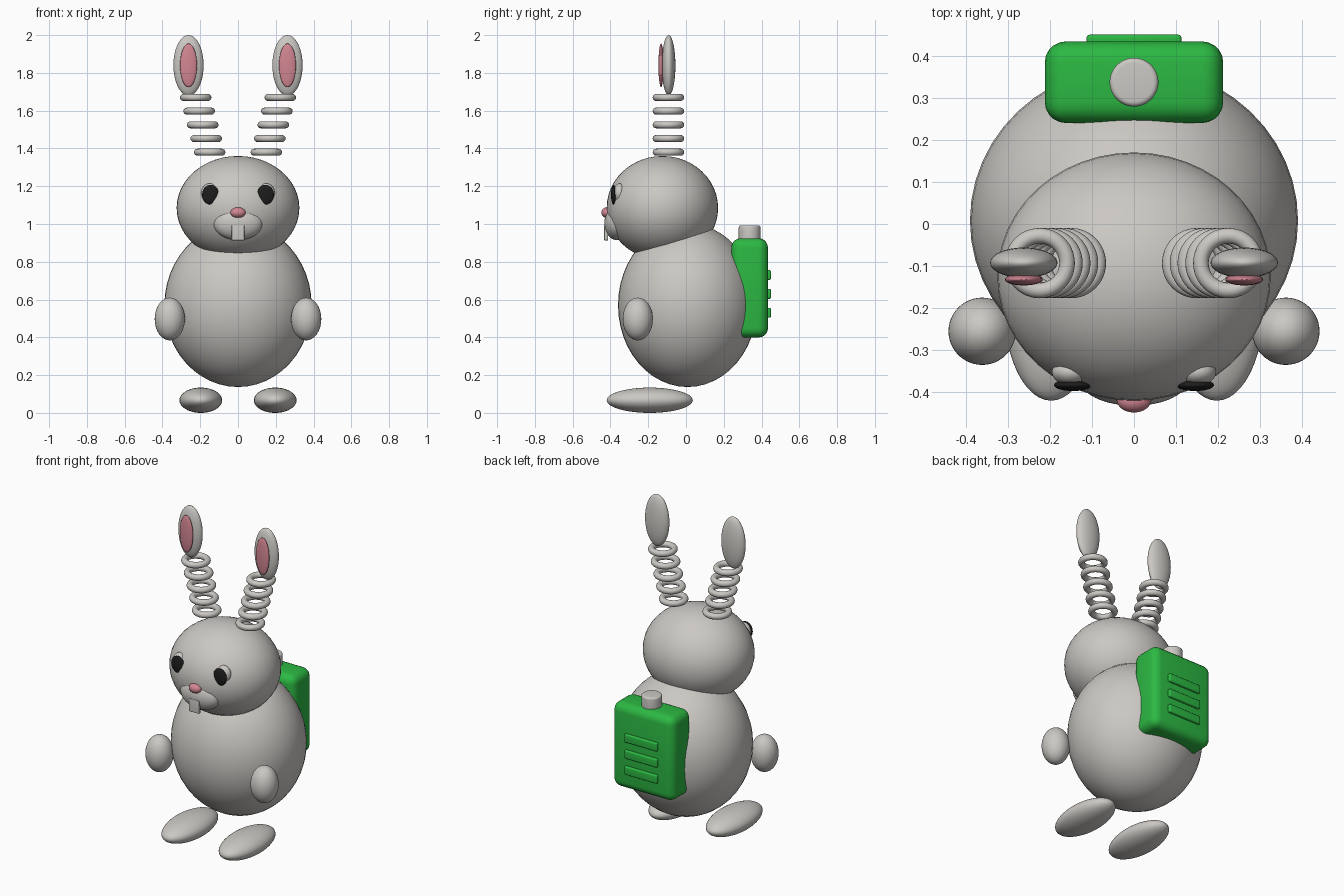
import bpy
import math

cube = bpy.data.objects.get("Cube")
if cube:
    bpy.data.objects.remove(cube, do_unlink=True)


def material(name, rgb):
    m = bpy.data.materials.new(name)
    m.use_nodes = True
    m.diffuse_color = (*rgb, 1)
    m.node_tree.nodes["Principled BSDF"].inputs["Base Color"].default_value = (*rgb, 1)
    return m


GREY = material("warm_grey", (0.6, 0.58, 0.55))
PINK = material("pink", (0.65, 0.24, 0.29))
BLACK = material("black", (0.012, 0.012, 0.012))
GREEN = material("green", (0.025, 0.48, 0.055))


def finish(name, mat, bevel=0):
    ob = bpy.context.object
    ob.name = name
    ob.data.materials.append(mat)
    bpy.ops.object.transform_apply(location=False, rotation=False, scale=True)
    if bevel:
        mod = ob.modifiers.new("rounded_edges", "BEVEL")
        mod.width = bevel
        mod.segments = 5
        mod.limit_method = "ANGLE"
        bpy.ops.object.modifier_apply(modifier=mod.name)
    bpy.ops.object.shade_smooth_by_angle(angle=math.radians(35))
    return ob


def ellipsoid(name, centre, radii, mat=GREY):
    bpy.ops.mesh.primitive_uv_sphere_add(segments=48, ring_count=24, location=centre)
    bpy.context.object.scale = radii
    return finish(name, mat)


def box(name, centre, size, mat, bevel):
    bpy.ops.mesh.primitive_cube_add(size=1, location=centre)
    bpy.context.object.scale = size
    return finish(name, mat, bevel)


# Body and face
ellipsoid("body", (0, 0.008, 0.57), (0.39, 0.368, 0.433))
ellipsoid("head", (0, -0.125, 1.085), (0.325, 0.295, 0.275))
ellipsoid("muzzle", (0, -0.368, 1.005), (0.13, 0.064, 0.09))
ellipsoid("nose", (0, -0.42, 1.06), (0.04, 0.028, 0.028), PINK)
box("tooth", (0, -0.423, 0.953), (0.068, 0.02, 0.08), GREY, 0.003)

# Mirrored parts
for side, s in (("left", 1), ("right", -1)):
    ellipsoid(f"{side}_eyeball", (s * 0.15, -0.352, 1.165), (0.045, 0.032, 0.05))
    ellipsoid(f"{side}_pupil", (s * 0.145, -0.383, 1.155), (0.045, 0.014, 0.052), BLACK)
    ellipsoid(f"{side}_arm", (s * 0.361, -0.255, 0.497), (0.08, 0.08, 0.113))
    ellipsoid(f"{side}_foot", (s * 0.197, -0.192, 0.067), (0.113, 0.228, 0.067))

    # Spring rings leaning outwards under each ear
    for i in range(5):
        bpy.ops.mesh.primitive_torus_add(
            location=(s * (0.15 + 0.0185 * i), -0.093, 1.38 + 0.0725 * i),
            major_radius=0.065, minor_radius=0.0185,
            major_segments=48, minor_segments=16)
        finish(f"{side}_ear_spring_{i + 1}", GREY)

    ellipsoid(f"{side}_ear", (s * 0.262, -0.092, 1.84), (0.08, 0.036, 0.16))
    ellipsoid(f"{side}_inner_ear", (s * 0.262, -0.132, 1.84), (0.045, 0.014, 0.115), PINK)

# Canister on the back
box("canister", (0, 0.337, 0.662), (0.424, 0.194, 0.525), GREEN, 0.05)
for i in range(3):
    box(f"canister_rib_{i + 1}", (0, 0.437, 0.53 + 0.1 * i), (0.226, 0.026, 0.052), GREEN, 0.008)
bpy.ops.mesh.primitive_cylinder_add(vertices=48, radius=0.058, depth=0.1, location=(0, 0.337, 0.943))
finish("canister_cap", GREY, 0.012)
